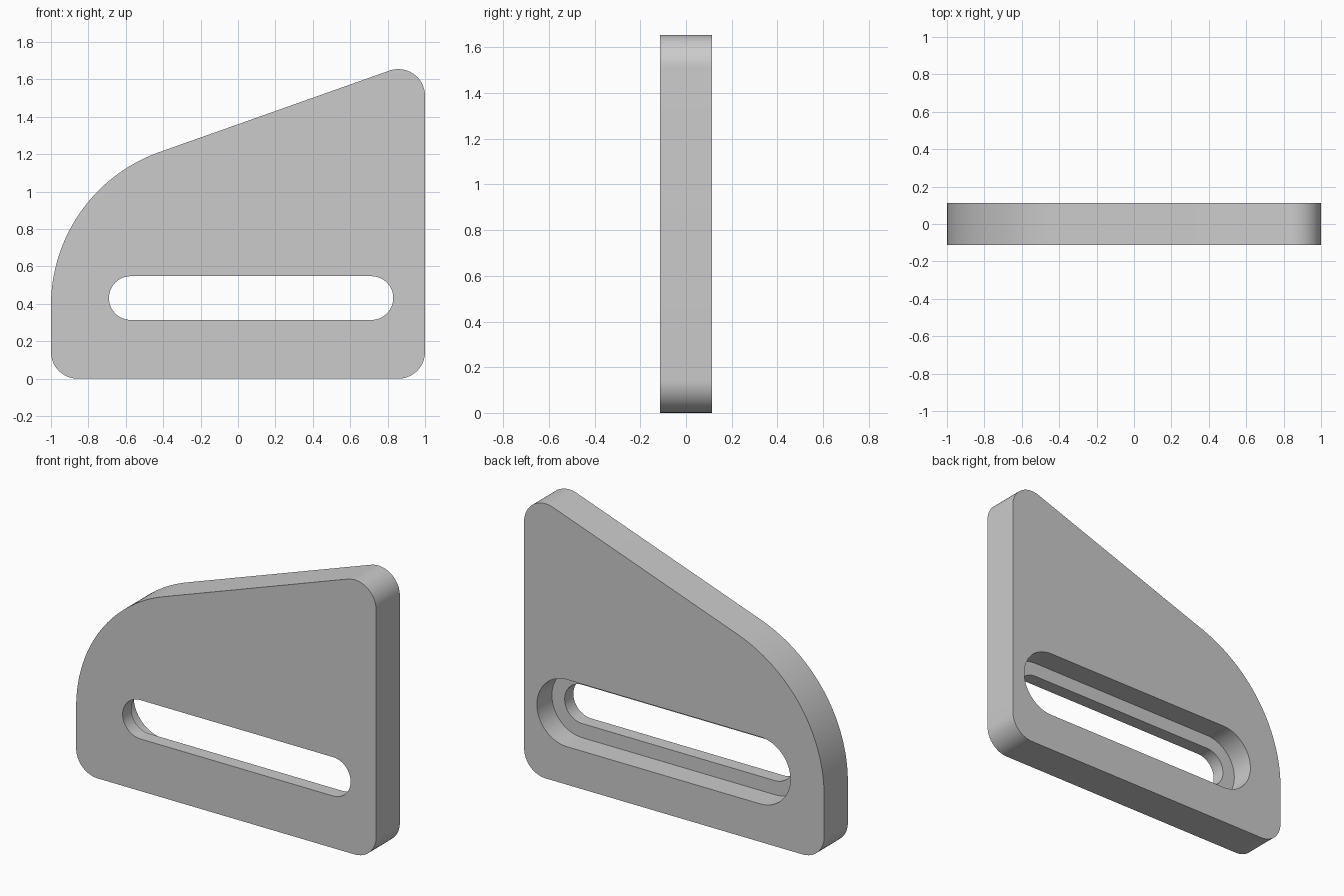
import bpy, bmesh
from math import radians, sin, cos, tan, pi

cube = bpy.data.objects.get("Cube")
if cube:
    bpy.data.objects.remove(cube, do_unlink=True)

HALF_DEPTH = 0.113
STEP_Y = -0.03          # depth at which the rear recess stops


def arc(cx, cz, r, start, end, steps):
    """Points on an arc in the xz plane, angles in degrees."""
    angles = [radians(start + (end - start) * i / steps) for i in range(steps + 1)]
    return [(cx + r * cos(a), cz + r * sin(a)) for a in angles]


def extrude_profile(name, points, y0, y1):
    """Solid made by extruding an xz outline from y0 to y1."""
    bm = bmesh.new()
    face = bm.faces.new([bm.verts.new((x, y0, z)) for x, z in points])
    result = bmesh.ops.extrude_face_region(bm, geom=[face])
    moved = [v for v in result["geom"] if isinstance(v, bmesh.types.BMVert)]
    bmesh.ops.translate(bm, vec=(0, y1 - y0, 0), verts=moved)
    bmesh.ops.recalc_face_normals(bm, faces=bm.faces)
    mesh = bpy.data.meshes.new(name)
    bm.to_mesh(mesh)
    bm.free()
    obj = bpy.data.objects.new(name, mesh)
    bpy.context.collection.objects.link(obj)
    return obj


def slot_outline(r):
    x_right, x_left, z = 0.713, -0.573, 0.431
    return arc(x_right, z, r, -90, 90, 32) + arc(x_left, z, r, 90, 270, 32)


# Plate outline: three small rounded corners and one large shoulder
fillet, shoulder, slope = 0.143, 0.87, 19.5
top_z = 1.655 - fillet
inset = 1 - fillet
shoulder_x = shoulder - 1
# Shoulder centre height that keeps the sloping edge tangent to both arcs
shoulder_z = (top_z + (shoulder_x - inset) * tan(radians(slope))
              - (shoulder - fillet) / cos(radians(slope)))
outline = (arc(inset, fillet, fillet, -90, 0, 16)
           + arc(inset, top_z, fillet, 0, 90 + slope, 20)
           + arc(shoulder_x, shoulder_z, shoulder, 90 + slope, 180, 40)
           + arc(-inset, fillet, fillet, 180, 270, 16))
plate = extrude_profile("slotted_plate", outline, -HALF_DEPTH, HALF_DEPTH)

# Through slot, and the wider recess around it on the back
cutters = [extrude_profile("slot_cutter", slot_outline(0.117), -0.3, 0.3),
           extrude_profile("recess_cutter", slot_outline(0.202), STEP_Y, 0.3)]
bpy.ops.object.select_all(action="DESELECT")
plate.select_set(True)
bpy.context.view_layer.objects.active = plate
for cutter in cutters:
    cutter.hide_render = True
    mod = plate.modifiers.new(cutter.name, "BOOLEAN")
    mod.operation = "DIFFERENCE"
    mod.solver = "EXACT"
    mod.object = cutter
    bpy.ops.object.modifier_apply(modifier=mod.name)
    bpy.data.objects.remove(cutter, do_unlink=True)

# Grey finish
grey = bpy.data.materials.new("plain_grey")
grey.use_nodes = True
colour = (0.6, 0.6, 0.6, 1)
grey.diffuse_color = colour
grey.node_tree.nodes["Principled BSDF"].inputs["Base Color"].default_value = colour
plate.data.materials.clear()
plate.data.materials.append(grey)
bpy.ops.object.shade_smooth_by_angle(angle=radians(30))
